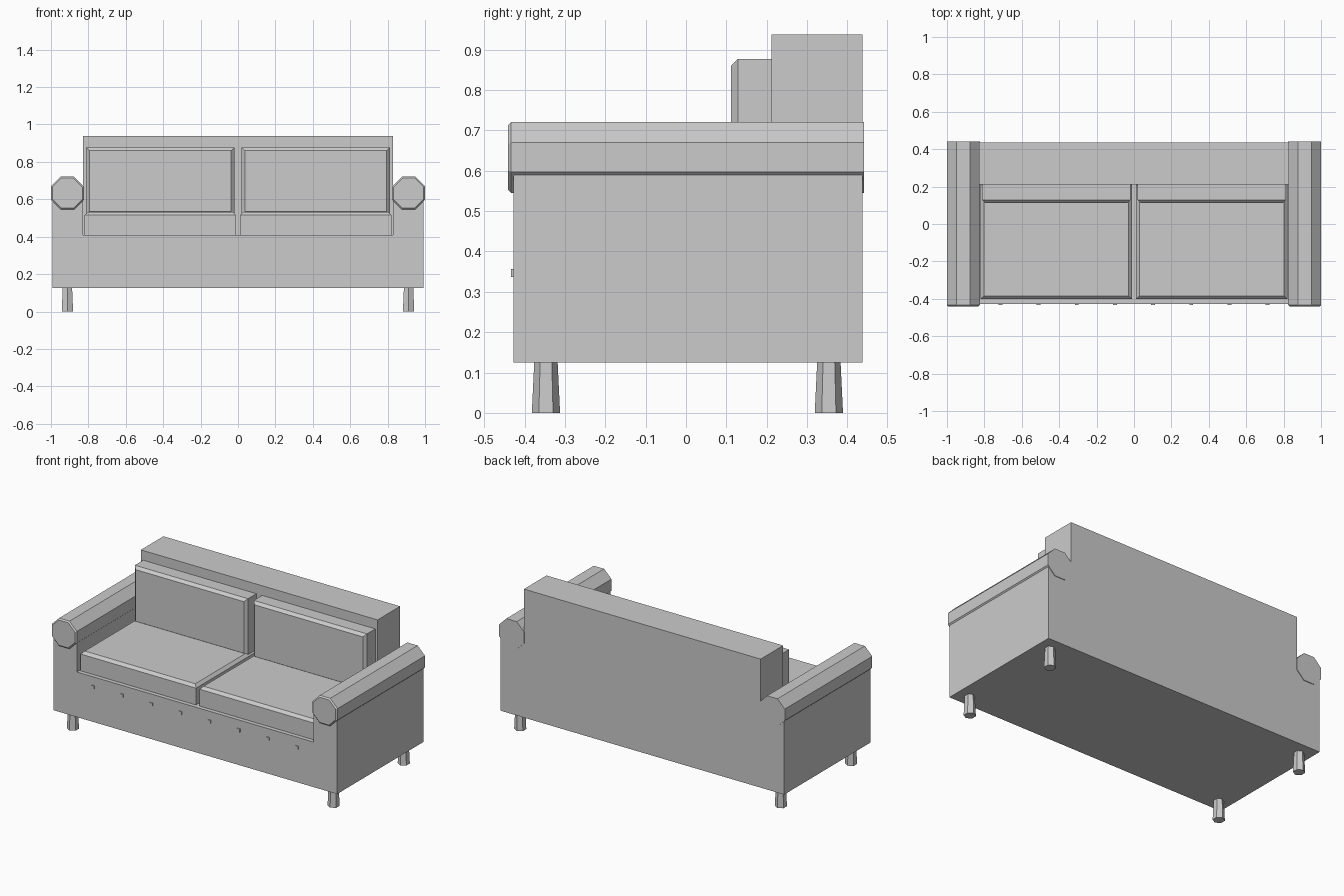
import bpy, bmesh, math
from mathutils import Matrix, Vector

if "Cube" in bpy.data.objects:
    bpy.data.objects.remove(bpy.data.objects["Cube"])


def finish(name, bm):
    bmesh.ops.recalc_face_normals(bm, faces=bm.faces)
    me = bpy.data.meshes.new(name)
    bm.to_mesh(me)
    bm.free()
    ob = bpy.data.objects.new(name, me)
    bpy.context.collection.objects.link(ob)
    return ob


def bevel_side(bm, direction, width):
    """Chamfer the border of the face that looks along direction."""
    bm.normal_update()
    d = Vector(direction)
    face = max(bm.faces, key=lambda f: f.normal.dot(d))
    bmesh.ops.bevel(bm, geom=list(face.edges), offset=width, segments=1,
                    affect='EDGES', profile=0.5)


def box(name, x, y, z, bevel_dir=None, width=0.0):
    bm = bmesh.new()
    size = (x[1] - x[0], y[1] - y[0], z[1] - z[0])
    mid = Vector((sum(x) / 2, sum(y) / 2, sum(z) / 2))
    bmesh.ops.create_cube(bm, size=1, matrix=Matrix.Translation(mid) @ Matrix.Diagonal((*size, 1)))
    if bevel_dir:
        bevel_side(bm, bevel_dir, width)
    return finish(name, bm)


def extrude_y(name, points, y0, y1, front_bevel=0.0):
    """Extrude an x-z profile along y."""
    bm = bmesh.new()
    face = bm.faces.new([bm.verts.new((px, y0, pz)) for px, pz in points])
    new = bmesh.ops.extrude_face_region(bm, geom=[face], use_keep_orig=True)
    bmesh.ops.translate(bm, vec=(0, y1 - y0, 0),
                        verts=[v for v in new['geom'] if isinstance(v, bmesh.types.BMVert)])
    bmesh.ops.recalc_face_normals(bm, faces=bm.faces)
    if front_bevel:
        bevel_side(bm, (0, -1, 0), front_bevel)
    return finish(name, bm)


# U-shaped body: base with both arm panels
W, IN, LOW, SEAT, ARM = 0.993, 0.828, 0.125, 0.41, 0.635
extrude_y("body", [(-W, LOW), (W, LOW), (W, ARM), (IN, ARM), (IN, SEAT),
                   (-IN, SEAT), (-IN, ARM), (-W, ARM)], -0.428, 0.437)

# Backrest
box("backrest", (-IN, IN), (0.212, 0.437), (SEAT, 0.938))

for s, side in ((-1, "left"), (1, "right")):
    # Octagonal arm roll
    r = 0.0877 / math.cos(math.pi / 8)
    ring = [(s * 0.9123 + r * math.cos(math.pi / 8 + i * math.pi / 4),
             0.633 + r * math.sin(math.pi / 8 + i * math.pi / 4)) for i in range(8)]
    extrude_y(side + "_arm_roll", ring, -0.441, 0.441, 0.008)

    # Cushions
    box(side + "_seat_cushion", sorted((s * 0.012, s * 0.82)), (-0.402, 0.212),
        (SEAT, 0.533), (0, 0, 1), 0.017)
    box(side + "_back_cushion", sorted((s * 0.02, s * 0.812)), (0.112, 0.212),
        (0.517, 0.877), (0, -1, 0), 0.017)

    # Hexagonal legs, slightly wider at the foot
    for y, end in ((-0.347, "front"), (0.354, "back")):
        bm = bmesh.new()
        bmesh.ops.create_cone(bm, cap_ends=True, segments=6, radius1=0.035, radius2=0.029,
                              depth=LOW, matrix=Matrix.Translation((s * 0.912, y, LOW / 2)))
        finish(f"{side}_{end}_leg", bm)

# Row of small studs along the front
for i in range(8):
    x = -0.714 + i * 0.204
    box(f"front_stud_{i + 1}", (x - 0.01, x + 0.01), (-0.434, -0.42), (0.337, 0.357))
